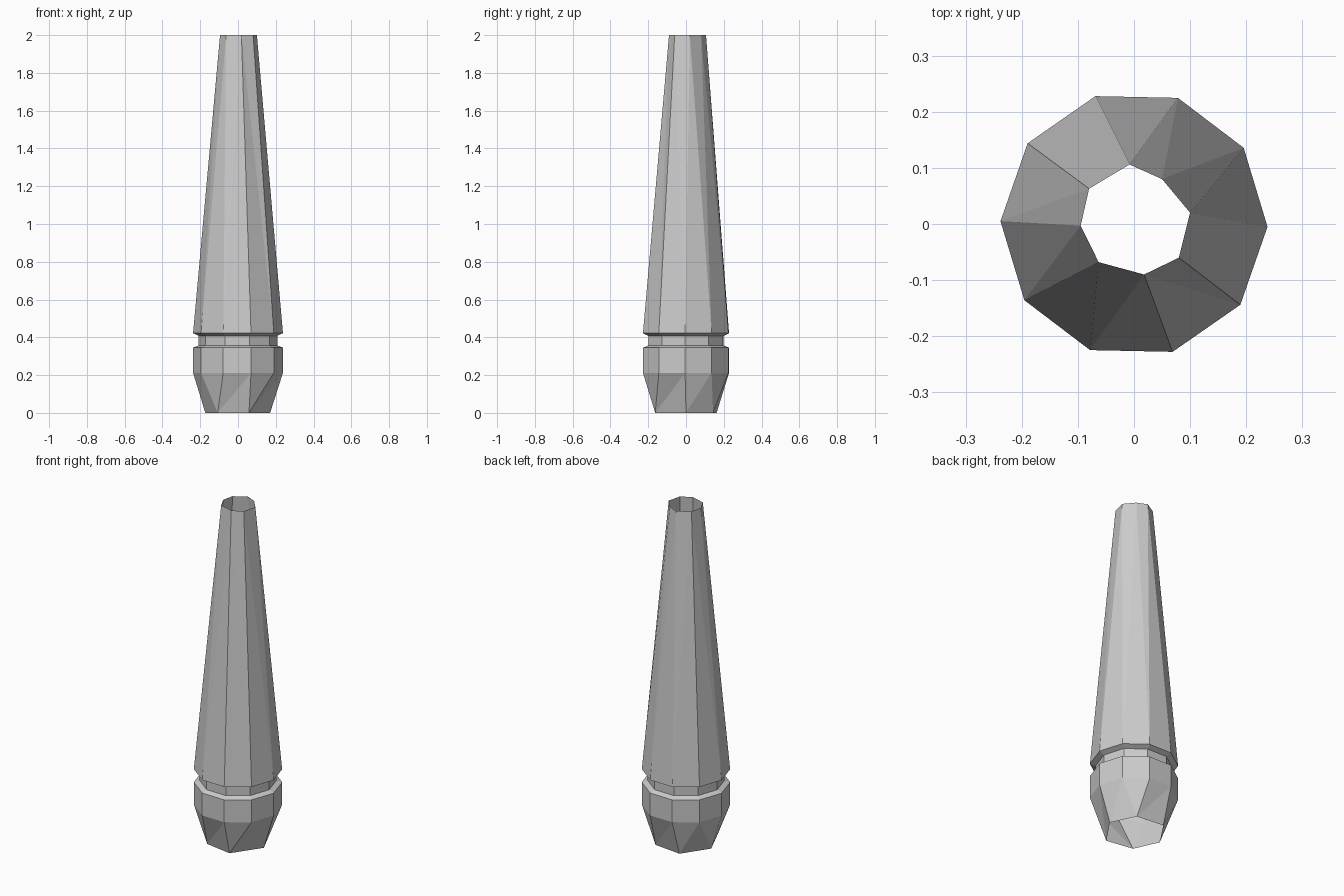
import bpy, math

if "Cube" in bpy.data.objects:
    bpy.data.objects.remove(bpy.data.objects["Cube"])


def ring(r, z, n=10, turn=-1.2):
    # regular n-sided ring, counter-clockwise
    return [(r * math.cos(math.radians(turn) + math.tau * k / n),
             r * math.sin(math.radians(turn) + math.tau * k / n), z) for k in range(n)]


def angle(p):
    return math.atan2(p[1], p[0])


def wrap(a):
    return (a + math.pi) % math.tau - math.pi


def stitch(a, b):
    # faces between a lower ring (a) and an upper ring (b), any side counts
    na, nb = len(a), len(b)
    if na == nb:
        return [(k, (k + 1) % na, na + (k + 1) % na, na + k) for k in range(na)]
    start = min(range(nb), key=lambda k: abs(wrap(angle(b[k]) - angle(a[0]))))
    base = angle(a[0])
    ang_a = [wrap(angle(p) - base) % math.tau for p in a] + [math.tau]
    first = wrap(angle(b[start]) - base)
    ang_b = [first + (angle(b[(start + k) % nb]) - angle(b[start])) % math.tau
             for k in range(nb)] + [first + math.tau]
    faces, i, j = [], 0, 0
    while i < na or j < nb:
        ia, jb = i % na, na + (start + j) % nb
        if j == nb or (i < na and ang_a[i + 1] <= ang_b[j + 1]):
            faces.append((ia, (i + 1) % na, jb))
            i += 1
        else:
            faces.append((ia, na + (start + j + 1) % nb, jb))
            j += 1
    return faces


def loft(name, rings):
    verts = [p for r in rings for p in r]
    faces, off = [], 0
    for a, b in zip(rings, rings[1:]):
        faces += [tuple(k + off for k in f) for f in stitch(a, b)]
        off += len(a)
    mesh = bpy.data.meshes.new(name)
    mesh.from_pydata(verts, [], faces)
    mesh.update()
    obj = bpy.data.objects.new(name, mesh)
    bpy.context.collection.objects.link(obj)
    return obj


# Open lower end: irregular six-sided rim
rim_low = [(x, y, 0) for x, y in
           [(0.17, 0.0), (0.10, 0.143), (-0.07, 0.162),
            (-0.173, 0.01), (-0.108, -0.135), (0.058, -0.163)]]
# Open upper end: irregular eight-sided rim
rim_high = [(x, y, 2) for x, y in
            [(0.10, 0.02), (0.05, 0.08), (-0.008, 0.106), (-0.08, 0.063),
             (-0.095, -0.003), (-0.063, -0.068), (0.018, -0.09), (0.08, -0.06)]]

# Faceted base with its ledge
loft("base_cup", [rim_low, ring(0.238, 0.212), ring(0.238, 0.345), ring(0.208, 0.357)])
# Recessed groove band
loft("groove_band", [ring(0.208, 0.357), ring(0.208, 0.408)])
# Long tapering tube with chamfered lower lip
loft("tapered_tube", [ring(0.208, 0.408), ring(0.238, 0.422), rim_high])
